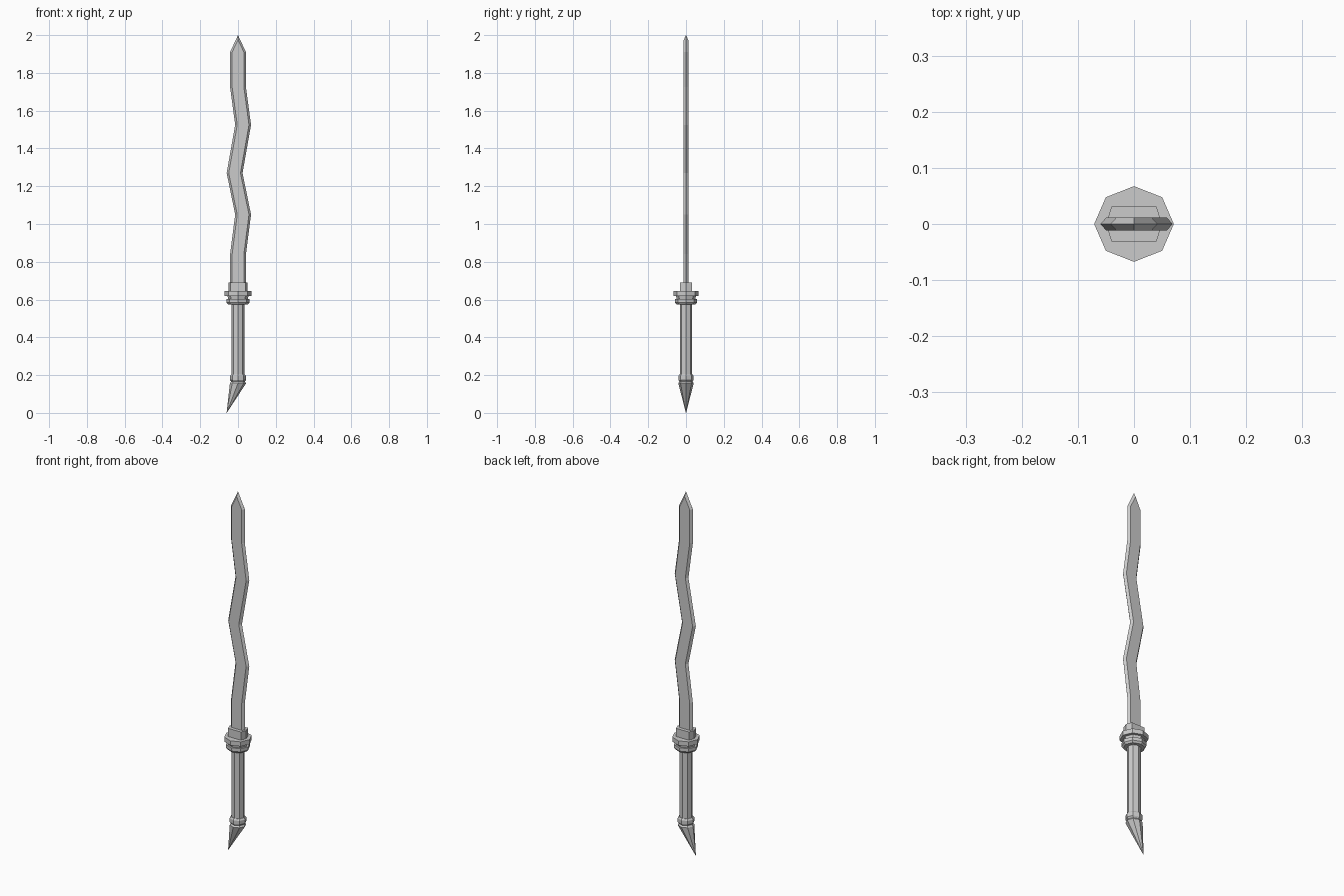
import bpy
from math import cos, sin, pi

if "Cube" in bpy.data.objects:
    bpy.data.objects.remove(bpy.data.objects["Cube"])


def make(name, verts, faces):
    mesh = bpy.data.meshes.new(name)
    mesh.from_pydata(verts, [], faces)
    mesh.update()
    obj = bpy.data.objects.new(name, mesh)
    bpy.context.collection.objects.link(obj)
    return obj


def loft(name, rings, cap_top=True):
    """Join equal-length rings of points, bottom to top."""
    n = len(rings[0])
    verts = [v for ring in rings for v in ring]
    faces = [(r * n + i, r * n + (i + 1) % n, (r + 1) * n + (i + 1) % n, (r + 1) * n + i)
             for r in range(len(rings) - 1) for i in range(n)]
    faces.append(tuple(reversed(range(n))))
    if cap_top:
        faces.append(tuple(range(len(verts) - n, len(verts))))
    return verts, faces


def octagon(rx, z, flat=0.95, x=0.0):
    return [(x + rx * cos(i * pi / 4), flat * rx * sin(i * pi / 4), z) for i in range(8)]


def hexagon(x, z, half_w, inner_w, half_t):
    return [(x + half_w, 0, z), (x + inner_w, half_t, z), (x - inner_w, half_t, z),
            (x - half_w, 0, z), (x - inner_w, -half_t, z), (x + inner_w, -half_t, z)]


def turned(name, profile):
    make(name, *loft(name, [octagon(r, z) for r, z in profile]))


# wavy blade with bevelled edges and a pointed tip
T = 0.012
path = [(0, 0.66), (0, 0.84), (0.027, 1.05), (-0.018, 1.27),
        (0.027, 1.525), (0, 1.725), (0, 1.91)]
verts, faces = loft("blade", [hexagon(x, z, 0.042, 0.031, T) for x, z in path], False)
b = len(verts) - 6
verts += [(0, 0, 2.0), (0, T, 1.975), (0, -T, 1.975)]
tip, back, front = b + 6, b + 7, b + 8
faces += [(b + 1, b + 2, back), (b + 4, b + 5, front),
          (b, b + 1, back, tip), (b + 2, b + 3, tip, back),
          (b + 3, b + 4, front, tip), (b + 5, b, tip, front)]
make("blade", verts, faces)

# collar at the blade root
make("blade_collar", *loft("collar", [hexagon(0, z, 0.05, 0.04, 0.031) for z in (0.63, 0.69)]))

# stacked guard rings
turned("guard_upper", [(0.071, 0.62), (0.071, 0.645)])
turned("guard_neck", [(0.05, 0.595), (0.056, 0.622)])
turned("guard_lower", [(0.054, 0.575), (0.062, 0.585), (0.062, 0.603)])

# grip and pommel ring
turned("grip", [(0.034, 0.16), (0.034, 0.58)])
turned("pommel_ring", [(0.036, 0.165), (0.043, 0.174), (0.043, 0.195), (0.037, 0.203)])

# slanted claw pommel
make("pommel_claw", *loft("claw", [octagon(0.0005, 0.0, x=-0.06), octagon(0.043, 0.157),
                                   octagon(0.034, 0.168)]))
